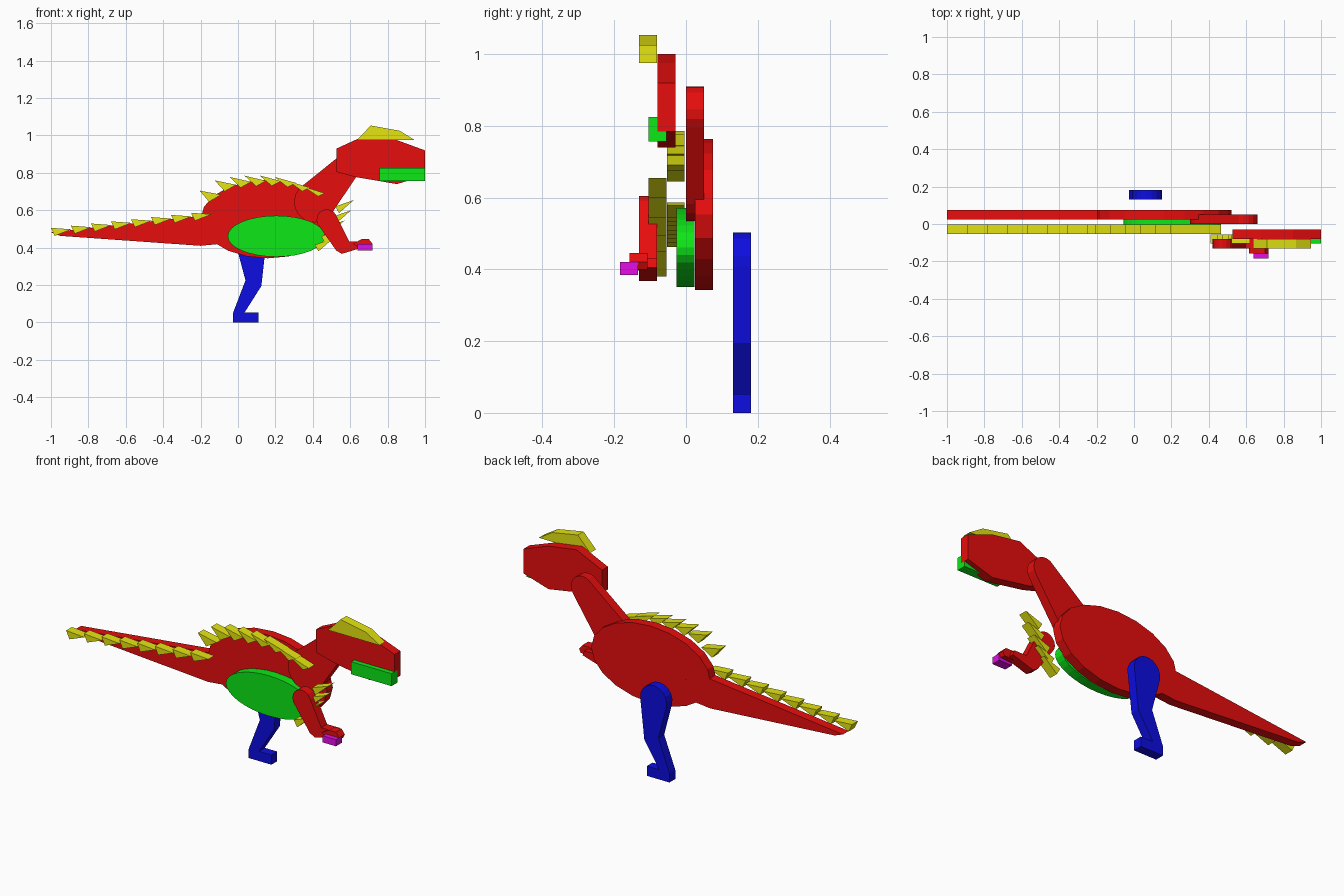
import bpy, bmesh, math
from mathutils import Vector

if "Cube" in bpy.data.objects:
    bpy.data.objects.remove(bpy.data.objects["Cube"])

T = 0.05  # thickness of every plate


def material(name, rgb):
    m = bpy.data.materials.new(name)
    m.diffuse_color = (*rgb, 1)
    m.use_nodes = True
    m.node_tree.nodes["Principled BSDF"].inputs["Base Color"].default_value = m.diffuse_color
    return m


RED = material("red", (0.80, 0.004, 0.004))
GREEN = material("green", (0.004, 0.80, 0.008))
BLUE = material("blue", (0.004, 0.004, 0.75))
YELLOW = material("yellow", (0.78, 0.78, 0.006))
MAGENTA = material("magenta", (0.78, 0.004, 0.78))


def plates(name, outlines, y, mat):
    """Extrude x-z outlines from y to y + T as one object."""
    bm = bmesh.new()
    for outline in outlines:
        face = bm.faces.new([bm.verts.new((x, y, z)) for x, z in outline])
        ext = bmesh.ops.extrude_face_region(bm, geom=[face], use_keep_orig=True)
        moved = [v for v in ext["geom"] if isinstance(v, bmesh.types.BMVert)]
        bmesh.ops.translate(bm, verts=moved, vec=Vector((0, T, 0)))
    bmesh.ops.recalc_face_normals(bm, faces=bm.faces[:])
    me = bpy.data.meshes.new(name)
    bm.to_mesh(me)
    bm.free()
    me.materials.append(mat)
    ob = bpy.data.objects.new(name, me)
    bpy.context.collection.objects.link(ob)
    return ob


def arc(cx, cz, rx, rz, start, end, n):
    return [(cx + rx * math.cos(math.radians(start + (end - start) * i / n)),
             cz + rz * math.sin(math.radians(start + (end - start) * i / n)))
            for i in range(n + 1)]


def ellipse(cx, cz, rx, rz, n):
    return arc(cx, cz, rx, rz, 0, 360, n)[:-1]


def box(x0, x1, z0, z1):
    return [(x0, z0), (x1, z0), (x1, z1), (x0, z1)]


def spike(tip, base_a, base_b):
    """Triangle from its tip and the two base offsets."""
    x, z = tip
    return [tip, (x + base_a[0], z + base_a[1]), (x + base_b[0], z + base_b[1])]


# Body and tail share one layer
plates("body", [ellipse(0.16, 0.553, 0.36, 0.21, 20)], 0.025, RED)
plates("tail", [[(-1.0, 0.482), (-0.95, 0.463), (-0.2, 0.41), (-0.045, 0.425),
                 (0.0, 0.5), (-0.15, 0.578), (-0.2, 0.57)]], 0.0252, RED)

# Belly
plates("belly", [ellipse(0.205, 0.461, 0.26, 0.11, 32)], -0.026, GREEN)

# Neck with rounded ends
plates("neck", [arc(0.59, 0.84, 0.07, 0.07, -40, 140, 8)
                + arc(0.41, 0.645, 0.11, 0.11, 140, 325, 10)], 0.0, RED)

# Head, jaw and crest
plates("head", [[(0.527, 0.93), (0.527, 0.805), (0.625, 0.778), (0.85, 0.74),
                 (1.0, 0.785), (1.0, 0.92), (0.85, 0.975), (0.68, 1.0)]],
       -0.079, RED)
plates("jaw", [box(0.757, 1.0, 0.757, 0.825)], -0.105, GREEN)
plates("crest", [[(0.635, 0.975), (0.945, 0.975), (0.865, 1.025), (0.71, 1.053)]],
       -0.131, YELLOW)

# Spikes along the tail
plates("tail_spikes",
       [spike((-1.0 + 0.107 * i, 0.506 + 0.0115 * i), (0.02, -0.043), (0.11, -0.008))
        for i in range(8)], -0.0535, YELLOW)

# Spikes over the back
back_tips = [(-0.205, 0.705), (-0.125, 0.76), (-0.045, 0.778), (0.035, 0.785),
             (0.115, 0.786), (0.195, 0.778), (0.27, 0.755), (0.35, 0.727)]
plates("back_spikes",
       [spike(t, (0.05 + 0.004 * i, -0.06 + 0.001 * i), (0.115, -0.022 - 0.002 * i))
        for i, t in enumerate(back_tips)], -0.0535, YELLOW)

# Spikes down the chest
chest_tips = [(0.62, 0.655), (0.605, 0.60), (0.57, 0.545), (0.545, 0.495), (0.51, 0.45)]
plates("chest_spikes", [spike(t, (-0.10, -0.035), (-0.08, -0.07)) for t in chest_tips],
       -0.105, YELLOW)

# Arm, wrist and hand
plates("arm", [arc(0.475, 0.55, 0.055, 0.055, 25, 205, 8)
               + [(0.525, 0.385), (0.555, 0.367), (0.68, 0.405), (0.67, 0.432),
                  (0.595, 0.432)]], -0.131, RED)
plates("wrist", [[(0.615, 0.42), (0.65, 0.397), (0.71, 0.40), (0.72, 0.42),
                  (0.70, 0.445), (0.66, 0.445)]], -0.157, RED)
plates("hand", [box(0.64, 0.72, 0.384, 0.42)], -0.184, MAGENTA)

# Leg with foot, rounded at the hip
plates("leg", [arc(0.07, 0.423, 0.08, 0.08, -10, 195, 10)
               + [(0.04, 0.225), (-0.027, 0.05), (-0.027, 0.0), (0.11, 0.0),
                  (0.11, 0.053), (0.035, 0.053), (0.125, 0.195)]], 0.131, BLUE)
